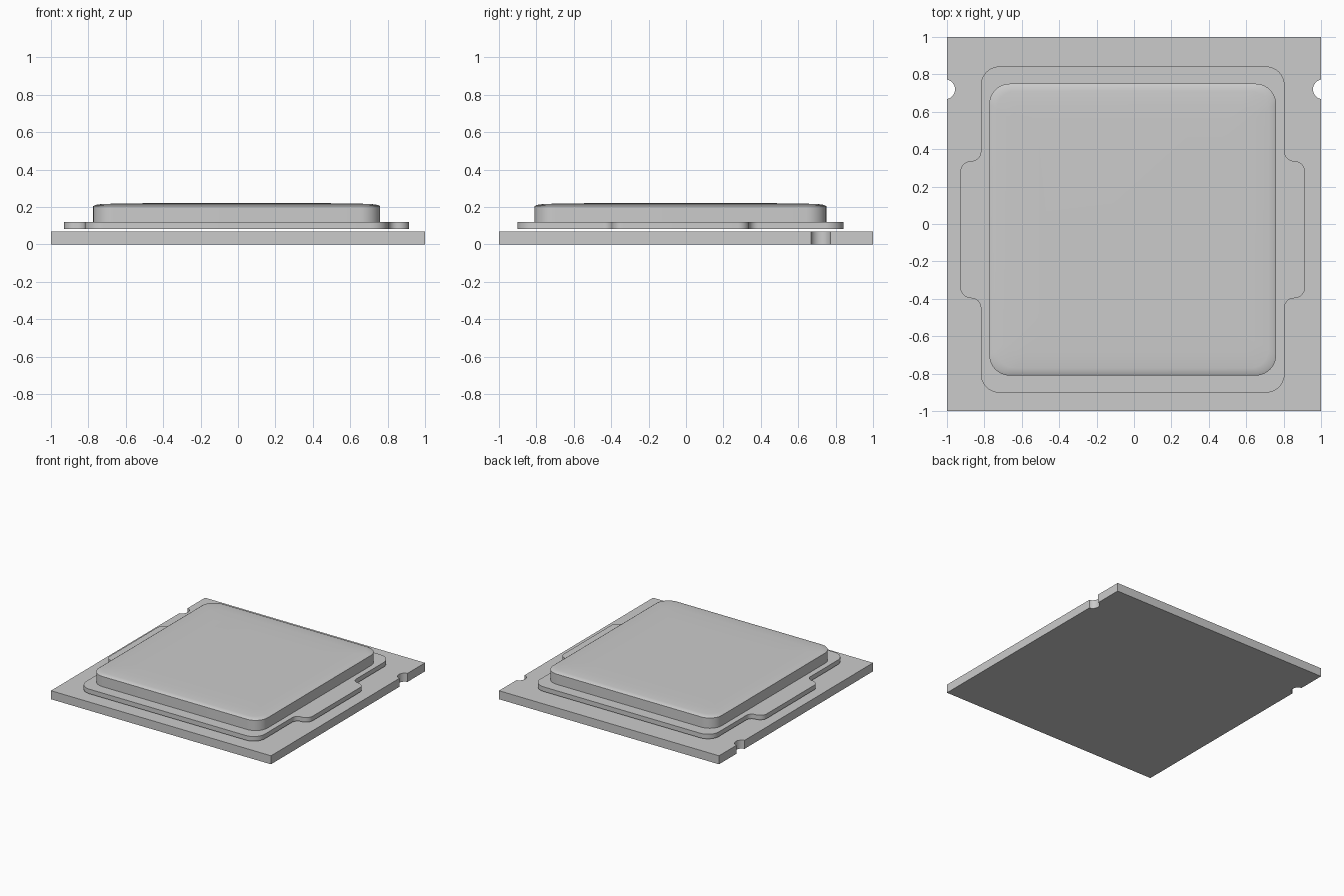
import bpy, bmesh, math
from mathutils import Vector

cube = bpy.data.objects.get("Cube")
if cube:
    bpy.data.objects.remove(cube, do_unlink=True)

grey = bpy.data.materials.new("plain grey")
grey.use_nodes = True
grey.diffuse_color = (0.6, 0.6, 0.6, 1)
grey.node_tree.nodes["Principled BSDF"].inputs["Base Color"].default_value = (0.6, 0.6, 0.6, 1)


def fillet(corners, steps=10):
    """Round each (x, y, radius) corner of a right-angled outline."""
    points = []
    for i, (x, y, r) in enumerate(corners):
        p = Vector((x, y))
        a = (Vector(corners[i - 1][:2]) - p).normalized()
        b = (Vector(corners[(i + 1) % len(corners)][:2]) - p).normalized()
        centre = p + (a + b) * r
        for k in range(steps + 1):
            t = math.pi / 2 * k / steps
            points.append(centre - b * r * math.cos(t) - a * r * math.sin(t))
    return points


def loft(name, rings, angle=30):
    """Skin a stack of (outline, z) rings and cap both ends."""
    bm = bmesh.new()
    loops = [[bm.verts.new((p.x, p.y, z)) for p in outline] for outline, z in rings]
    for low, high in zip(loops, loops[1:]):
        for i in range(len(low)):
            bm.faces.new((low[i - 1], low[i], high[i], high[i - 1]))
    bm.faces.new(loops[0][::-1])
    bm.faces.new(loops[-1])
    bmesh.ops.recalc_face_normals(bm, faces=bm.faces)
    mesh = bpy.data.meshes.new(name)
    bm.to_mesh(mesh)
    bm.free()
    mesh.materials.append(grey)
    obj = bpy.data.objects.new(name, mesh)
    bpy.context.collection.objects.link(obj)
    bpy.ops.object.select_all(action="DESELECT")
    obj.select_set(True)
    bpy.context.view_layer.objects.active = obj
    bpy.ops.object.shade_smooth_by_angle(angle=math.radians(angle))
    return obj


# Board with a round notch in each side edge
notch_y, notch_r, notch_x = 0.72, 0.053, 1.01
half = math.acos((notch_x - 1) / notch_r)
right = [Vector((1, -1))]
for k in range(17):
    t = -half + 2 * half * k / 16
    right.append(Vector((notch_x - notch_r * math.cos(t), notch_y + notch_r * math.sin(t))))
right.append(Vector((1, 1)))
left = [Vector((-p.x, p.y)) for p in reversed(right)]
loft("circuit_board", [(right + left, 0), (right + left, 0.07)])

# Thin flange with an ear on each side, floating just above the board
cx, cy = -0.007, -0.03
side = [(0.812, -0.872, 0.1), (0.812, -0.367, 0.05), (0.922, -0.367, 0.06)]
side += [(x, -y, r) for x, y, r in reversed(side)]
corners = side + [(-x, y, r) for x, y, r in reversed(side)]
flange = fillet([(x + cx, y + cy, r) for x, y, r in corners])
loft("lid_flange", [(flange, 0.082), (flange, 0.12)])


# Raised lid with a slightly domed top
def lid_outline(inset):
    w, d, r = 0.767 - inset, 0.78 - inset, max(0.11 - inset * 0.3, 0.05)
    return fillet([(cx + sx * w, cy + sy * d, r)
                   for sx, sy in ((1, -1), (1, 1), (-1, 1), (-1, -1))])


profile = [(0, 0.11), (0, 0.204), (0.012, 0.211), (0.04, 0.215), (0.12, 0.2185), (0.27, 0.22)]
loft("heat_spreader_lid", [(lid_outline(i), z) for i, z in profile], 40)
